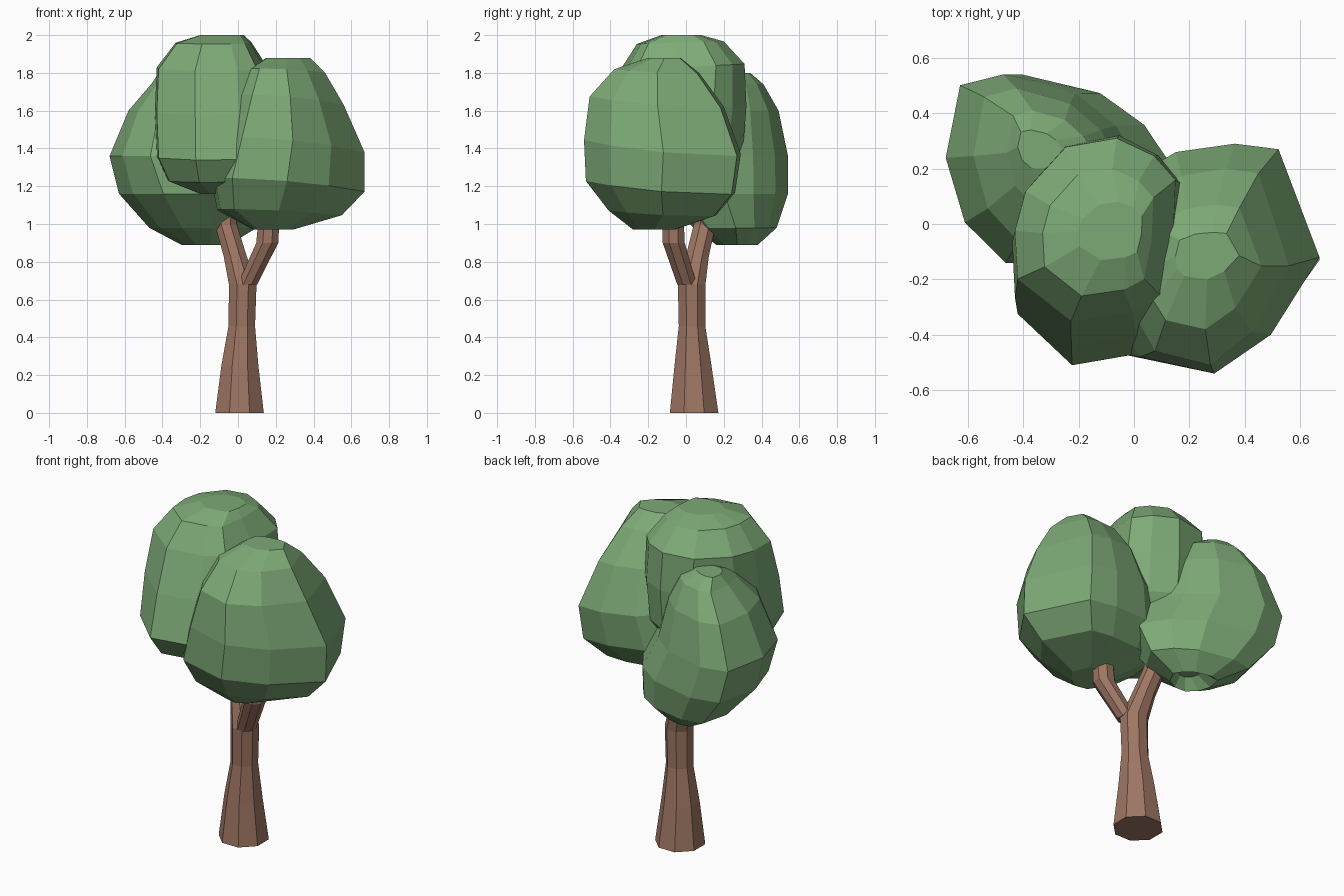
import bpy, bmesh, math

cube = bpy.data.objects.get("Cube")
if cube:
    bpy.data.objects.remove(cube)


def make_material(name, colour):
    mat = bpy.data.materials.new(name)
    mat.use_nodes = True
    mat.diffuse_color = (*colour, 1)
    mat.node_tree.nodes["Principled BSDF"].inputs["Base Color"].default_value = (*colour, 1)
    return mat


def loft(name, rings, mat, tips=None):
    """Skin a list of equal-length point rings; close the ends flat or with pole fans."""
    bm = bmesh.new()
    loops = [[bm.verts.new(p) for p in ring] for ring in rings]
    count = len(loops[0])
    for low, high in zip(loops, loops[1:]):
        for i in range(count):
            j = (i + 1) % count
            bm.faces.new((low[i], low[j], high[j], high[i]))
    for k, loop in enumerate((loops[0], loops[-1])):
        if tips:
            pole = bm.verts.new(tips[k])
            for i in range(count):
                bm.faces.new((loop[i], loop[(i + 1) % count], pole))
        else:
            bm.faces.new(loop)
    bmesh.ops.recalc_face_normals(bm, faces=bm.faces[:])
    mesh = bpy.data.meshes.new(name)
    bm.to_mesh(mesh)
    bm.free()
    mesh.materials.append(mat)
    obj = bpy.data.objects.new(name, mesh)
    bpy.context.collection.objects.link(obj)
    return obj


def limb(name, path, sides, mat):
    """Faceted limb through stations of (x, y, z, radius)."""
    rings = []
    for x, y, z, r in path:
        angles = [math.tau * (i + 0.5) / sides for i in range(sides)]
        rings.append([(x + r * math.cos(a), y + r * math.sin(a), z) for a in angles])
    return loft(name, rings, mat)


def leaf_clump(name, outline, levels, tilt, mat):
    """Fit one plan outline into the box (z, x0, x1, y0, y1) of every level.

    The middle levels slope by tilt (rise per unit of x and of y)."""
    xs, ys = zip(*outline)

    def fit(value, values, low, high):
        return low + (high - low) * (value - min(values)) / (max(values) - min(values))

    rings, tips = [], []
    for k, (z, x0, x1, y0, y1) in enumerate(levels):
        cx, cy = (x0 + x1) / 2, (y0 + y1) / 2
        slope = math.sin(math.pi * k / (len(levels) - 1))
        ring = []
        for px, py in outline:
            x, y = fit(px, xs, x0, x1), fit(py, ys, y0, y1)
            ring.append((x, y, z + slope * (tilt[0] * (x - cx) + tilt[1] * (y - cy))))
        rings.append(ring)
        tips.append((cx, cy, z))
    return loft(name, rings, mat, (tips[0], tips[-1]))


bark = make_material("bark brown", (0.34, 0.18, 0.125))
leaf = make_material("leaf green", (0.205, 0.4, 0.182))

# Trunk flows into the rear branch; a second branch forks forward
limb("trunk", [(0.008, 0.043, 0, 0.139), (0.01, 0.037, 0.25, 0.106), (0.02, 0.032, 0.46, 0.076),
               (0.025, 0.03, 0.68, 0.079), (-0.015, 0.06, 0.83, 0.066),
               (-0.065, 0.1, 1.0, 0.063), (-0.06, 0.1, 1.2, 0.055)], 8, bark)
limb("front_branch", [(0.05, 0.005, 0.68, 0.056), (0.155, -0.065, 0.9, 0.063),
                      (0.17, -0.07, 1.12, 0.058)], 8, bark)

# Tall clump, heavier toward the front
leaf_clump("tall_leaf_clump",
           [(0.16, 0.13), (0.08, 0.24), (-0.06, 0.32), (-0.25, 0.28), (-0.4, 0.08), (-0.44, -0.1),
            (-0.43, -0.32), (-0.23, -0.51), (0, -0.47), (0.11, -0.4), (0.15, -0.15)],
           [(1.16, -0.2, -0.05, -0.2, 0), (1.23, -0.37, 0.1, -0.43, 0.2),
            (1.36, -0.43, 0.16, -0.51, 0.3), (1.6, -0.44, 0.17, -0.44, 0.32),
            (1.83, -0.43, 0.15, -0.35, 0.31), (1.96, -0.33, 0.07, -0.26, 0.2),
            (2.0, -0.2, 0.03, -0.13, 0.08)], (0, 0.06), leaf)

# Wide clump on the front branch, sagging to the outside
leaf_clump("wide_leaf_clump",
           [(0.67, -0.12), (0.51, 0.27), (0.34, 0.29), (0.11, 0.26), (-0.09, 0.15), (-0.14, -0.13),
            (-0.12, -0.35), (-0.03, -0.48), (0.26, -0.54), (0.48, -0.4)],
           [(0.97, 0.08, 0.29, -0.28, -0.06), (1.06, -0.11, 0.55, -0.41, 0.16),
            (1.2, -0.14, 0.67, -0.53, 0.26), (1.41, -0.08, 0.67, -0.54, 0.29),
            (1.65, 0, 0.56, -0.51, 0.2), (1.81, 0.06, 0.46, -0.38, 0.07),
            (1.88, 0.15, 0.38, -0.2, -0.03)], (-0.08, -0.08), leaf)

# Low clump at the back, with a small dimple underneath
leaf_clump("rear_leaf_clump",
           [(0.14, 0.2), (0.03, 0.36), (-0.14, 0.48), (-0.44, 0.55), (-0.62, 0.51), (-0.68, 0.24),
            (-0.6, 0), (-0.43, -0.15), (-0.2, -0.16), (0.02, -0.03)],
           [(0.95, -0.23, -0.11, 0.2, 0.31), (0.89, -0.3, -0.05, 0.16, 0.38),
            (0.98, -0.47, 0.1, 0.04, 0.48), (1.16, -0.63, 0.14, -0.14, 0.54),
            (1.36, -0.68, 0.03, -0.15, 0.54), (1.6, -0.58, -0.05, -0.07, 0.49),
            (1.74, -0.46, -0.14, 0.06, 0.41), (1.8, -0.42, -0.26, 0.2, 0.34)], (0, 0), leaf)
